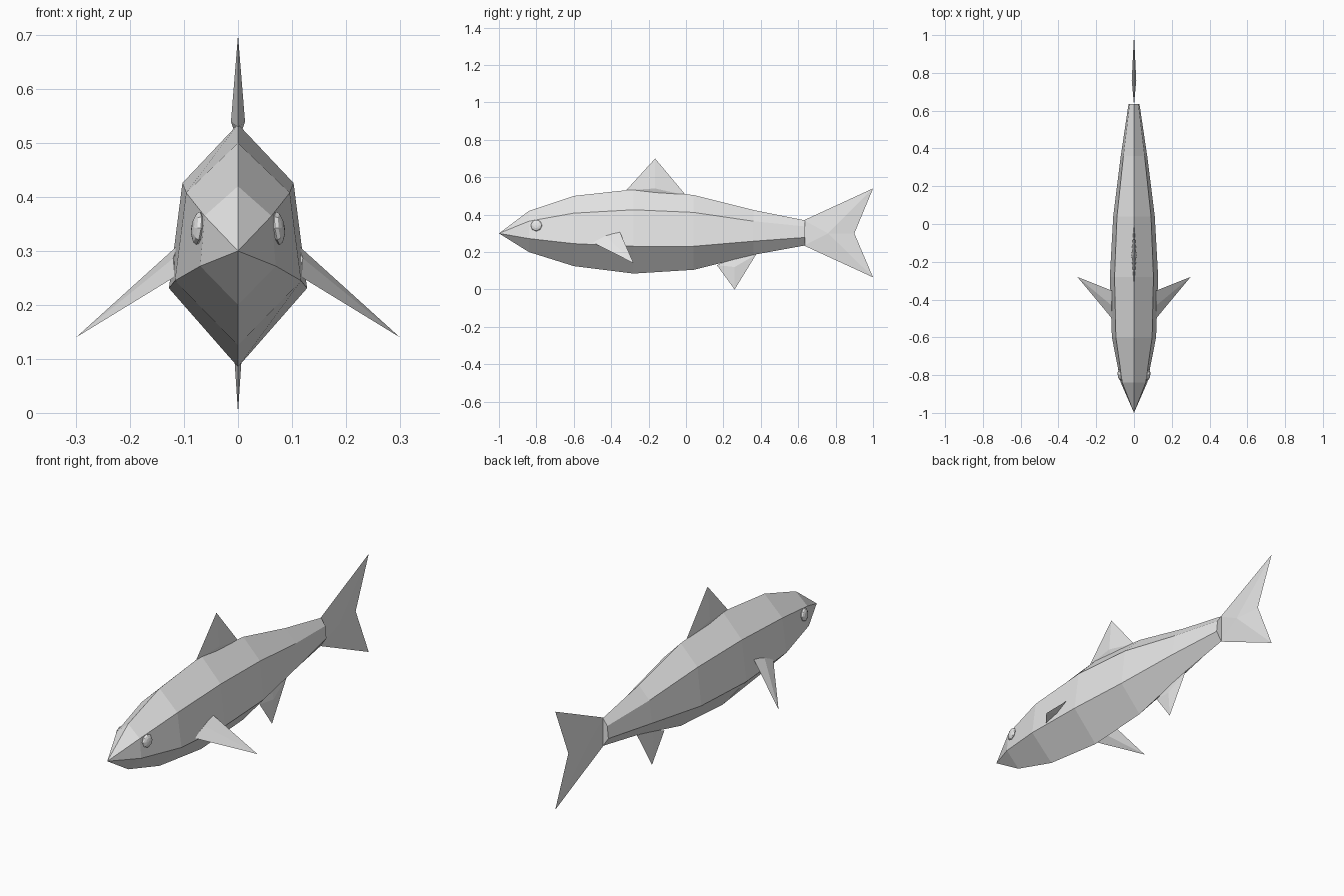
import bpy
import bmesh
from mathutils import Vector

cube = bpy.data.objects.get("Cube")
if cube:
    bpy.data.objects.remove(cube, do_unlink=True)

grey = bpy.data.materials.new("light_grey")
grey.use_nodes = True
colour = (0.8, 0.8, 0.8, 1)
grey.diffuse_color = colour
bsdf = next(n for n in grey.node_tree.nodes if n.type == "BSDF_PRINCIPLED")
bsdf.inputs["Base Color"].default_value = colour


def finish(bm, name):
    bmesh.ops.recalc_face_normals(bm, faces=bm.faces)
    mesh = bpy.data.meshes.new(name)
    bm.to_mesh(mesh)
    bm.free()
    mesh.materials.append(grey)
    obj = bpy.data.objects.new(name, mesh)
    bpy.context.collection.objects.link(obj)
    return obj


def fin(name, outline, centre, offset):
    """Thin fin: an outline joined to a raised point on each side."""
    bm = bmesh.new()
    rim = [bm.verts.new(p) for p in outline]
    for sign in (1, -1):
        peak = bm.verts.new(Vector(centre) + sign * Vector(offset))
        for a, b in zip(rim, rim[1:] + rim[:1]):
            bm.faces.new((a, b, peak))
    return finish(bm, name)


def upright_fin(name, profile, centre, half_thickness):
    fin(name, [(0, y, z) for y, z in profile], (0, *centre), (half_thickness, 0, 0))


# Body: six-sided sections (y, top z, upper x, upper z, lower x, lower z, bottom z)
sections = [
    (-0.84, 0.42, 0.062, 0.365, 0.07, 0.272, 0.20),
    (-0.60, 0.50, 0.096, 0.408, 0.117, 0.245, 0.125),
    (-0.28, 0.535, 0.103, 0.426, 0.128, 0.231, 0.085),
    (0.04, 0.505, 0.09, 0.412, 0.11, 0.231, 0.105),
    (0.36, 0.425, 0.056, 0.365, 0.07, 0.258, 0.185),
    (0.635, 0.37, 0.023, 0.337, 0.029, 0.278, 0.235),
]
bm = bmesh.new()
rings = []
for y, top, ux, uz, lx, lz, bottom in sections:
    ring = [(0, top), (ux, uz), (lx, lz), (0, bottom), (-lx, lz), (-ux, uz)]
    rings.append([bm.verts.new((x, y, z)) for x, z in ring])
snout = bm.verts.new((0, -1, 0.30))
for i in range(6):
    j = (i + 1) % 6
    bm.faces.new((snout, rings[0][i], rings[0][j]))
    for a, b in zip(rings, rings[1:]):
        bm.faces.new((a[i], a[j], b[j], b[i]))
bm.faces.new(rings[-1])
finish(bm, "body")

# Fins along the middle
upright_fin("tail_fin", [(0.63, 0.37), (1, 0.54), (0.9, 0.30), (1, 0.065), (0.63, 0.235)],
            (0.76, 0.30), 0.012)
upright_fin("dorsal_fin", [(-0.32, 0.53), (-0.165, 0.70), (0, 0.503), (-0.165, 0.50)],
            (-0.165, 0.54), 0.013)
upright_fin("lower_fin", [(0.165, 0.13), (0.26, 0), (0.375, 0.187), (0.26, 0.17)],
            (0.26, 0.12), 0.008)

# Paired side fins and eyes
for side, s in (("left", 1), ("right", -1)):
    front = Vector((s * 0.117, -0.5, 0.252))
    rear = Vector((s * 0.112, -0.355, 0.31))
    tip = Vector((s * 0.30, -0.28, 0.14))
    normal = (rear - front).cross(tip - front).normalized()
    fin(side + "_side_fin", [front, rear, tip], (front + rear) / 2, normal * 0.008)

    bm = bmesh.new()
    bmesh.ops.create_uvsphere(bm, u_segments=8, v_segments=6, radius=0.031)
    bmesh.ops.scale(bm, vec=(1, 1, 0.38), verts=bm.verts)
    eye = finish(bm, side + "_eye")
    eye.rotation_mode = "QUATERNION"
    eye.rotation_quaternion = Vector((s, -0.18, 0.12)).to_track_quat("Z", "Y")
    eye.location = (s * 0.074, -0.80, 0.342)
